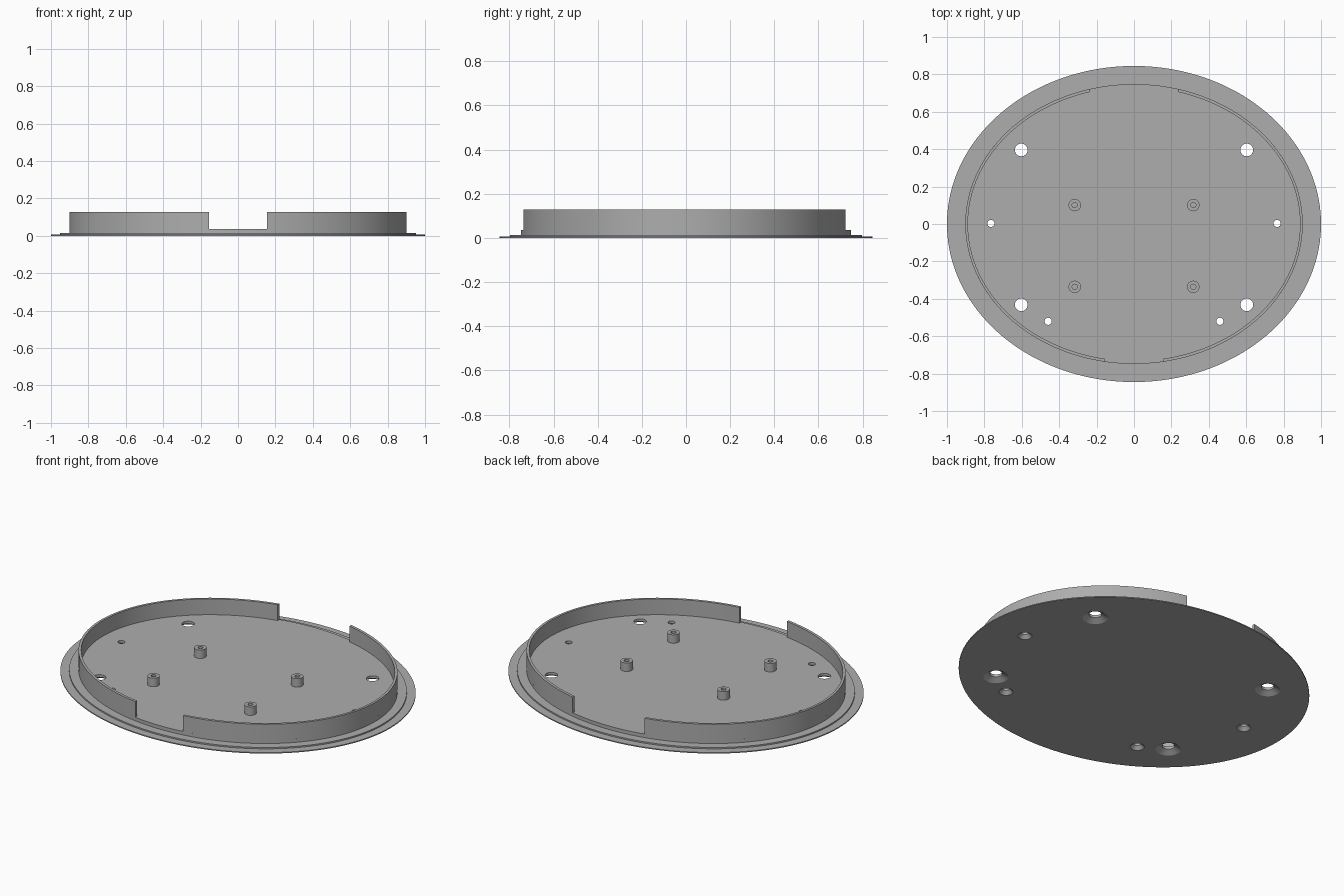
import bpy, bmesh, math

cube = bpy.data.objects.get("Cube")
if cube:
    bpy.data.objects.remove(cube, do_unlink=True)

grey = bpy.data.materials.new("mid_grey")
grey.use_nodes = True
colour = (0.42, 0.42, 0.42, 1)
grey.diffuse_color = colour
grey.node_tree.nodes["Principled BSDF"].inputs["Base Color"].default_value = colour

FLOOR, TOP = 0.035, 0.128
OUTER, INNER = (0.902, 0.748), (0.888, 0.732)
SEG = 160


def make_object(name, bm):
    bmesh.ops.recalc_face_normals(bm, faces=bm.faces)
    mesh = bpy.data.meshes.new(name)
    bm.to_mesh(mesh)
    bm.free()
    mesh.materials.append(grey)
    obj = bpy.data.objects.new(name, mesh)
    bpy.context.collection.objects.link(obj)
    return obj


def smooth(obj):
    bpy.ops.object.select_all(action='DESELECT')
    obj.select_set(True)
    bpy.context.view_layer.objects.active = obj
    bpy.ops.object.shade_smooth_by_angle(angle=math.radians(30))


def loft(bm, rings, closed=False):
    """Bridge equal rings of points; cap the ends unless closed into a tube."""
    loops = [[bm.verts.new(p) for p in ring] for ring in rings]
    pairs = list(zip(loops, loops[1:]))
    if closed:
        pairs.append((loops[-1], loops[0]))
    else:
        bm.faces.new(loops[0])
        bm.faces.new(loops[-1])
    for a, b in pairs:
        for i in range(len(a)):
            j = (i + 1) % len(a)
            bm.faces.new((a[i], a[j], b[j], b[i]))


def ellipse(rx, ry, z, x=0, y=0, n=SEG):
    angles = [2 * math.pi * i / n for i in range(n)]
    return [(x + rx * math.cos(a), y + ry * math.sin(a), z) for a in angles]


# Stepped oval base plate
bm = bmesh.new()
steps = [(1, 0.845, 0), (1, 0.845, 0.006), (0.952, 0.798, 0.006),
         (0.952, 0.798, 0.014), (*OUTER, 0.014), (*OUTER, FLOOR)]
loft(bm, [ellipse(*s) for s in steps])
base = make_object("base_plate", bm)

# Screw holes, countersunk from below
bm = bmesh.new()
holes = [(0.603, 0.396, 0.034), (0.603, -0.432, 0.034),
         (0.765, 0.003, 0.019), (0.459, -0.52, 0.019)]
for x, y, r in holes:
    for side in (-1, 1):
        sections = [(2 * r, -0.01), (2 * r, 0), (r, 0.02), (r, 0.06)]
        loft(bm, [ellipse(q, q, z, side * x, y, 32) for q, z in sections])
cutter = make_object("hole_cutter", bm)
cutter.hide_render = True
cut = base.modifiers.new("holes", 'BOOLEAN')
cut.object = cutter
cut.solver = 'EXACT'
smooth(base)
bpy.ops.object.modifier_apply(modifier=cut.name)
bpy.data.objects.remove(cutter, do_unlink=True)

# Upright rim, one half each side, with a gap at the front and the back
FRONT_GAP, BACK_GAP = 0.155, 0.235


def arc(radii, z, side):
    rx, ry = radii
    start = math.asin(FRONT_GAP / rx)
    end = math.pi - math.asin(BACK_GAP / rx)
    n = SEG // 2
    angles = [start + (end - start) * i / n for i in range(n + 1)]
    return [(side * rx * math.sin(a), -ry * math.cos(a), z) for a in angles]


for side, name in ((1, "left_rim"), (-1, "right_rim")):
    bm = bmesh.new()
    edges = [arc(OUTER, FLOOR, side), arc(OUTER, TOP, side),
             arc(INNER, TOP, side), arc(INNER, FLOOR, side)]
    loft(bm, list(zip(*edges)))
    smooth(make_object(name, bm))

# Hollow standoffs on the floor
for side, label in ((1, "left"), (-1, "right")):
    for y, end in ((-0.336, "front"), (0.101, "back")):
        bm = bmesh.new()
        sections = [(0.033, FLOOR), (0.033, 0.085), (0.014, 0.085), (0.014, FLOOR)]
        loft(bm, [ellipse(r, r, z, side * 0.317, y, 32) for r, z in sections], closed=True)
        smooth(make_object(f"{end}_{label}_standoff", bm))
